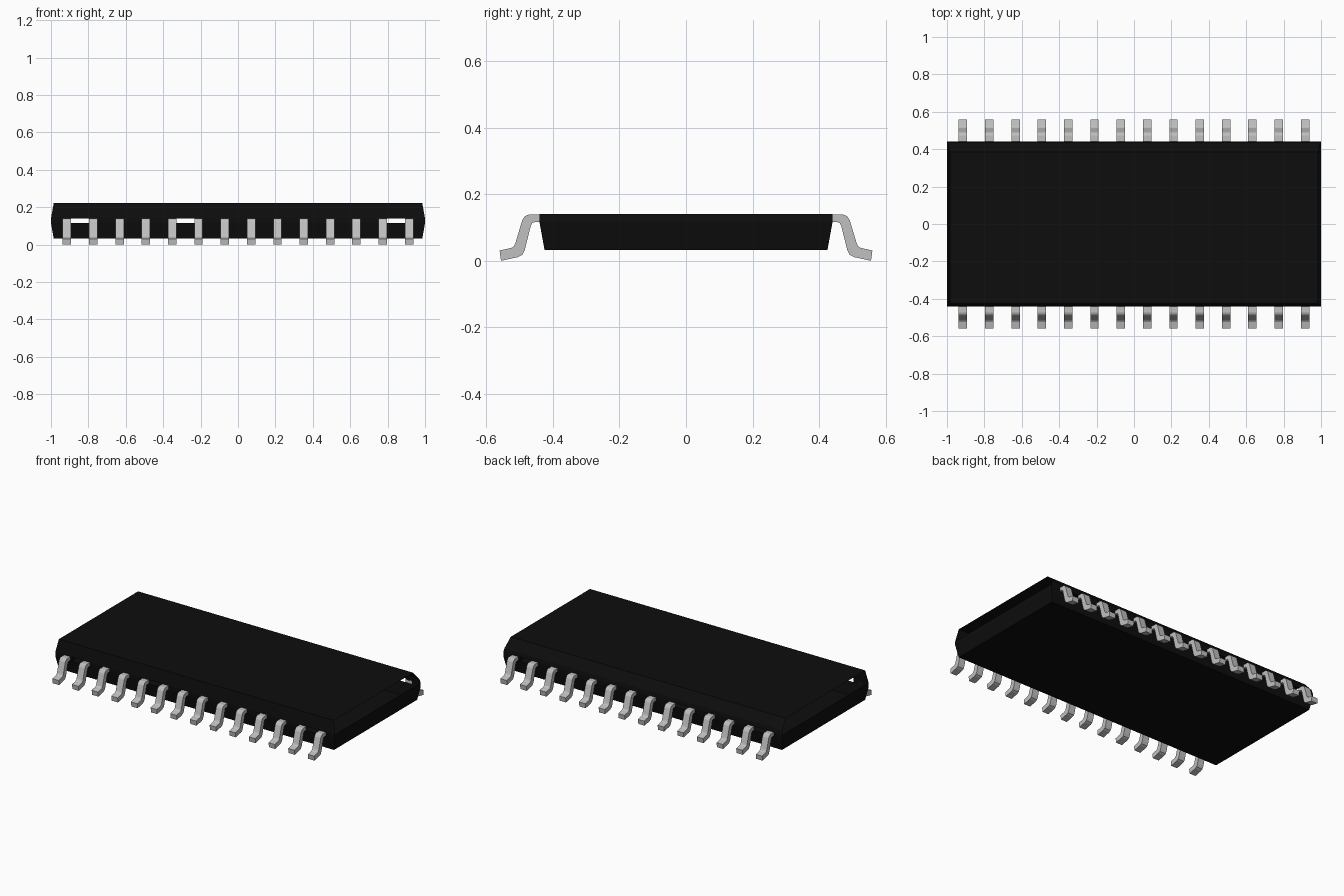
import bpy
import bmesh
from math import pi

cube = bpy.data.objects.get("Cube")
if cube:
    bpy.data.objects.remove(cube, do_unlink=True)


def material(name, rgb, rough):
    mat = bpy.data.materials.new(name)
    mat.use_nodes = True
    color = (*rgb, 1.0)
    mat.diffuse_color = color
    bsdf = mat.node_tree.nodes["Principled BSDF"]
    bsdf.inputs["Base Color"].default_value = color
    bsdf.inputs["Roughness"].default_value = rough
    return mat


black = material("black plastic", (0.004, 0.004, 0.004), 0.7)
metal = material("pin grey", (0.53, 0.53, 0.53), 0.5)


def finish(bm, name, mat):
    bmesh.ops.remove_doubles(bm, verts=bm.verts, dist=0.0001)
    bmesh.ops.recalc_face_normals(bm, faces=bm.faces)
    mesh = bpy.data.meshes.new(name)
    bm.to_mesh(mesh)
    bm.free()
    mesh.materials.append(mat)
    obj = bpy.data.objects.new(name, mesh)
    bpy.context.collection.objects.link(obj)
    return obj


def face(bm, points):
    return bm.faces.new([bm.verts.new(p) for p in points])


# Shared dimensions
PINS = 14
PITCH = 0.1407
PIN_HALF = 0.0225
BAND_LOW, BAND_HIGH = 0.115, 0.14
SIDE = 0.44
pin_x = [(i - (PINS - 1) / 2) * PITCH for i in range(PINS)]
open_gaps = (0, 4, 12)

# Upper shell: a thin bent sheet, open at both ends, with one bevelled long edge
section = [  # half length, y, z
    (1.0, -SIDE, BAND_HIGH),
    (0.985, -0.425, 0.222),
    (0.985, 0.385, 0.222),
    (0.995, 0.435, 0.165),
    (1.0, SIDE, BAND_HIGH),
]
bm = bmesh.new()
for (xa, ya, za), (xb, yb, zb) in zip(section, section[1:]):
    face(bm, [(-xa, ya, za), (xa, ya, za), (xb, yb, zb), (-xb, yb, zb)])
finish(bm, "upper_shell", black)

# Lower shell: a tapered tray
bm = bmesh.new()


def ring(x, y, z):
    return [(-x, -y, z), (x, -y, z), (x, y, z), (-x, y, z)]


base = ring(0.985, 0.425, 0.032)
rim = ring(1.0, SIDE, BAND_LOW)
face(bm, base)
for i in range(4):
    j = (i + 1) % 4
    face(bm, [base[i], base[j], rim[j], rim[i]])
finish(bm, "lower_shell", black)

# Middle band, with open slots between some of the pins
bm = bmesh.new()
cuts = [-1.0]
for gap in open_gaps:
    cuts += [pin_x[gap] + PIN_HALF, pin_x[gap + 1] - PIN_HALF]
cuts.append(1.0)
for y in (-SIDE, SIDE):
    for a, b in zip(cuts[::2], cuts[1::2]):
        face(bm, [(a, y, BAND_LOW), (b, y, BAND_LOW),
                  (b, y, BAND_HIGH), (a, y, BAND_HIGH)])
for x in (-1.0, 1.0):
    face(bm, [(x, -SIDE, BAND_LOW), (x, SIDE, BAND_LOW),
              (x, SIDE, BAND_HIGH), (x, -SIDE, BAND_HIGH)])
finish(bm, "middle_band", black)

# Gull-wing pin: side profile (y, z) pushed across its width
profile = [
    (0.44, 0.139), (0.472, 0.139), (0.484, 0.134), (0.492, 0.122),
    (0.513, 0.052), (0.517, 0.044), (0.524, 0.039), (0.56, 0.031),
    (0.556, 0.0), (0.505, 0.011), (0.492, 0.018), (0.484, 0.034),
    (0.466, 0.106), (0.462, 0.113), (0.455, 0.116), (0.44, 0.116),
]
bm = bmesh.new()
side = face(bm, [(-PIN_HALF, y, z) for y, z in profile])
grown = bmesh.ops.extrude_face_region(bm, geom=[side], use_keep_orig=True)
moved = [v for v in grown["geom"] if isinstance(v, bmesh.types.BMVert)]
bmesh.ops.translate(bm, verts=moved, vec=(2 * PIN_HALF, 0, 0))
first = finish(bm, "back_pin_1", metal)

# Row of pins along each long side
for i, x in enumerate(pin_x):
    back = first if i == 0 else first.copy()
    front = first.copy()
    for obj, row, turn in ((back, "back", 0), (front, "front", pi)):
        obj.name = f"{row}_pin_{i + 1}"
        obj.location.x = x
        obj.rotation_euler.z = turn
        if obj is not first:
            bpy.context.collection.objects.link(obj)
